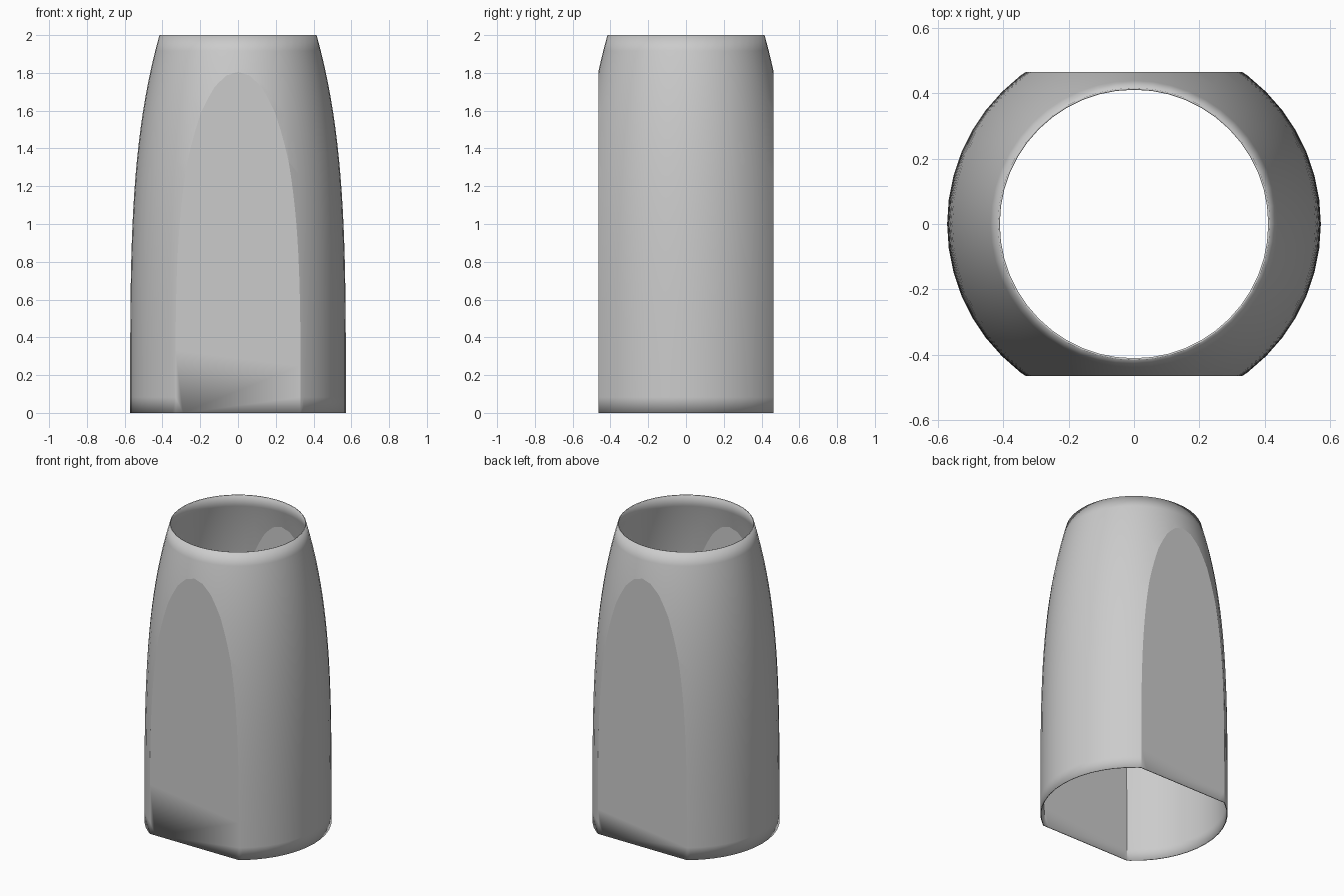
import bpy
import bmesh
import math

cube = bpy.data.objects.get("Cube")
if cube:
    bpy.data.objects.remove(cube, do_unlink=True)

HEIGHT, BASE_R, TOP_R = 2.0, 0.571, 0.416
FLAT_Y = 0.464
SEGMENTS, RINGS = 48, 24

grey = bpy.data.materials.new("plain grey")
grey.use_nodes = True
colour = (0.6, 0.6, 0.6, 1)
grey.diffuse_color = colour
grey.node_tree.nodes["Principled BSDF"].inputs["Base Color"].default_value = colour


def radius(z):
    return BASE_R - (BASE_R - TOP_R) * (z / HEIGHT) ** 3.64


# Tapering round tube
bm = bmesh.new()
rings = []
for i in range(RINGS + 1):
    z = HEIGHT * i / RINGS
    rings.append([bm.verts.new((radius(z) * math.cos(a), radius(z) * math.sin(a), z))
                  for a in (math.tau * k / SEGMENTS for k in range(SEGMENTS))])
for low, high in zip(rings, rings[1:]):
    for k in range(SEGMENTS):
        n = (k + 1) % SEGMENTS
        bm.faces.new((low[k], low[n], high[n], high[k]))

# Flat front and back panels: slice the bulge away and close each opening
for side in (-1, 1):
    cut = bmesh.ops.bisect_plane(
        bm, geom=bm.verts[:] + bm.edges[:] + bm.faces[:], dist=1e-5,
        plane_co=(0, side * FLAT_Y, 0), plane_no=(0, side, 0), clear_outer=True)
    rim = [v for v in cut["geom_cut"] if isinstance(v, bmesh.types.BMVert)]
    rim.sort(key=lambda v: math.atan2(v.co.z - 0.5, v.co.x))
    panel = bm.faces.new(rim)
    # Narrow border keeps the blend at the arched top close to its edge
    bmesh.ops.inset_region(bm, faces=[panel], thickness=0.04, use_even_offset=True)
bmesh.ops.recalc_face_normals(bm, faces=bm.faces[:])

mesh = bpy.data.meshes.new("sleeve")
bm.to_mesh(mesh)
bm.free()
mesh.materials.append(grey)
sleeve = bpy.data.objects.new("sleeve", mesh)
bpy.context.collection.objects.link(sleeve)

bpy.context.view_layer.objects.active = sleeve
sleeve.select_set(True)
bpy.ops.object.shade_smooth_by_angle(angle=math.radians(30))

# Thin wall, open at both ends
wall = sleeve.modifiers.new("wall", "SOLIDIFY")
wall.thickness = 0.006
wall.offset = -1
